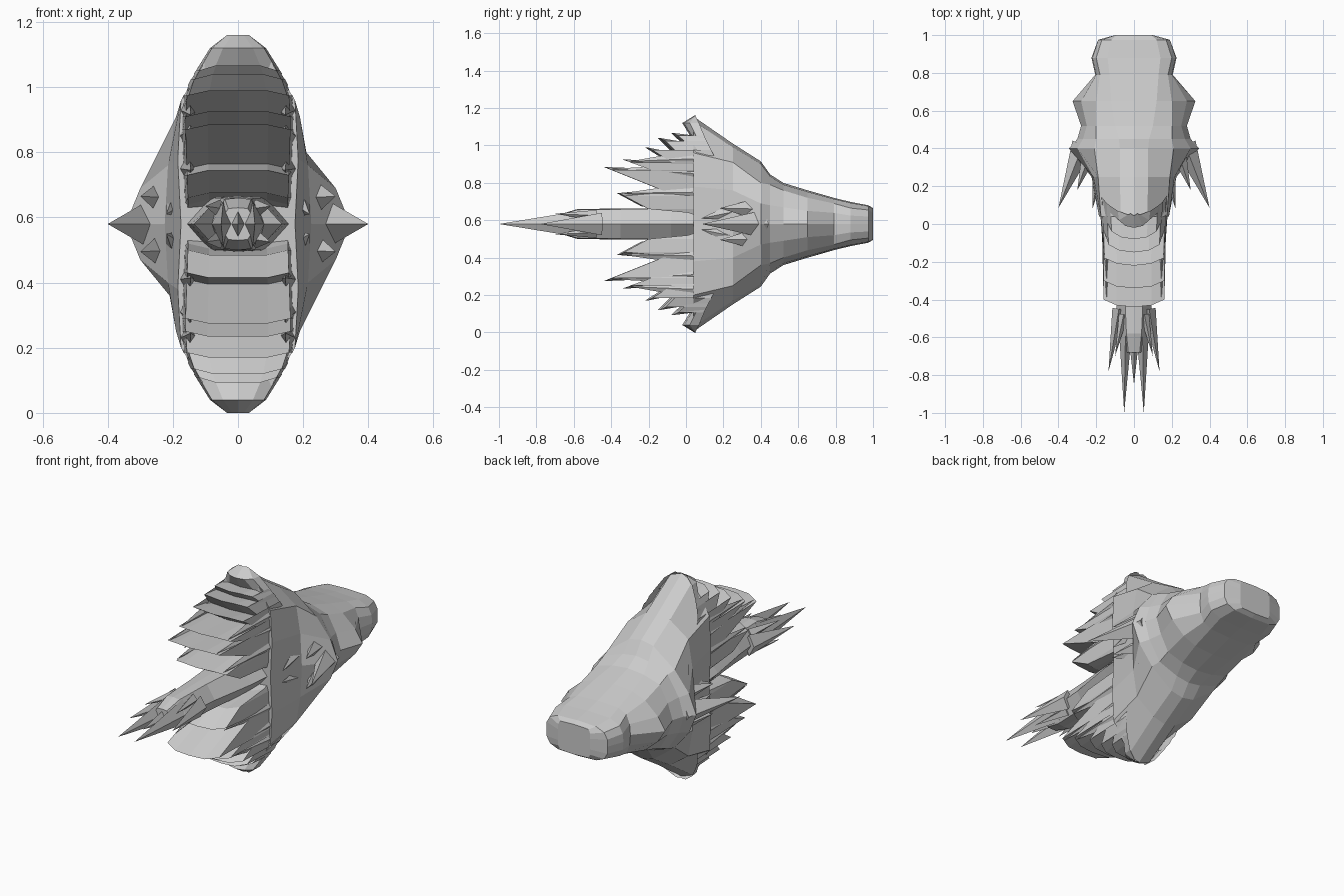
import bpy, bmesh, math
from mathutils import Vector

if "Cube" in bpy.data.objects:
    bpy.data.objects.remove(bpy.data.objects["Cube"])

ZC = 0.58  # height of the horizontal mirror plane


def make_object(name, verts, faces):
    me = bpy.data.meshes.new(name)
    me.from_pydata(verts, [], faces)
    bm = bmesh.new()
    bm.from_mesh(me)
    bmesh.ops.remove_doubles(bm, verts=bm.verts, dist=0.0005)
    bmesh.ops.recalc_face_normals(bm, faces=bm.faces)
    bm.to_mesh(me)
    bm.free()
    ob = bpy.data.objects.new(name, me)
    bpy.context.collection.objects.link(ob)
    return ob


def loft(name, rings, closed=True, caps=True):
    n = len(rings[0])
    verts = [p for r in rings for p in r]
    faces = []
    for i in range(len(rings) - 1):
        for j in range(n if closed else n - 1):
            k = (j + 1) % n
            faces.append((i*n + j, i*n + k, (i+1)*n + k, (i+1)*n + j))
    if caps:
        faces.append(tuple(range(n)))
        faces.append(tuple(range((len(rings) - 1)*n, len(rings)*n)))
    return make_object(name, verts, faces)


def quad_ring(y, quarter):
    """Full ring from a quarter outline running from top centre to side."""
    right = quarter + [(x, -z) for x, z in quarter[-2::-1]]
    full = right + [(-x, z) for x, z in right[-2:0:-1]]
    return [(x, y, ZC + z) for x, z in full]


def interp(table, v):
    for (a, fa), (b, fb) in zip(table, table[1:]):
        if v <= b:
            return fa + (fb - fa) * max(0, v - a) / (b - a)
    return table[-1][1]


def spike(verts, faces, base, tip, wide, tall):
    base, tip = Vector(base), Vector(tip)
    d = (tip - base).normalized()
    side = d.cross(Vector((0, 0, 1))).normalized()
    up = side.cross(d)
    o = len(verts)
    verts += [base + side*wide, base + up*tall, base - side*wide, base - up*tall, tip]
    faces += [(o+i, o+(i+1) % 4, o+4) for i in range(4)] + [(o, o+3, o+2, o+1)]


# Head hull: y, height, top width, shoulder (x, z), cheek (x, z), mid width
stations = [
    (1.00, .085, .09, .10, .06, .10, .03, .10),
    (0.975, .10, .12, .17, .075, .19, .04, .19),
    (0.88, .118, .14, .20, .085, .22, .045, .225),
    (0.79, .14, .13, .18, .11, .20, .06, .205),
    (0.65, .18, .12, .20, .14, .28, .07, .325),
    (0.52, .22, .10, .20, .18, .25, .09, .28),
    (0.45, .265, .08, .20, .21, .27, .10, .30),
    (0.40, .335, .075, .21, .22, .30, .11, .345),
    (0.25, .43, .075, .19, .33, .215, .18, .225),
    (0.04, .575, .07, .175, .38, .185, .2, .175),
]
loft("head", [quad_ring(y, [(0, h), (wt, h*.955), (ws, zs), (wc, zc), (wm, 0)])
              for y, h, wt, ws, zs, wc, zc, wm in stations])

# Layered mane tiers: one zigzag side profile swept across x, above and below
zigzag = [(.045, .58), (-.02, .54), (.02, .475), (-.08, .487), (-.03, .44),
          (-.15, .46), (-.07, .38), (-.22, .41), (-.10, .335), (-.34, .345),
          (-.20, .295), (-.44, .305), (-.14, .185), (-.37, .165), (-.24, .095),
          (-.03, .075), (.12, .03)]
widths = [(0, .145), (.16, .15), (.3, .155), (.4, .155), (.47, .125), (.55, .07), (.58, .03)]
for name, s in (("upper_mane", 1), ("lower_mane", -1)):
    rows = []
    for i, (y, dz) in enumerate(zigzag):
        w = interp(widths, dz)
        back = min(.15, .05 + (.58 - dz)*.5)
        lift = .015 if dz < .52 else 0
        half = [(w*1.12, back, dz - lift), (w*1.04, min(y + .04, back), dz - lift), (w*.6, y + .01, dz), (0, y, dz)]
        row = half + [(-x, yy, d) for x, yy, d in half[-2::-1]]
        rows.append([(x, yy, ZC + s*d) for x, yy, d in row])
    loft(name, rows, closed=False, caps=False)

# Side tufts lying along the mane
verts, faces = [], []
for sx in (1, -1):
    for sz in (1, -1):
        for y, z, ty, tz in ((.07, .35, -.30, .335), (.05, .27, -.40, .295),
                             (.05, .17, -.34, .165)):
            spike(verts, faces, (sx*.15, y, ZC + sz*z), (sx*.145, ty, ZC + sz*tz), .028, .05)
make_object("mane_tufts", verts, faces)

# Cheek spikes
verts, faces = [], []
for sx in (1, -1):
    spike(verts, faces, (sx*.27, .42, ZC), (sx*.40, .085, ZC), .06, .075)
    for sz in (1, -1):
        spike(verts, faces, (sx*.23, .39, ZC + sz*.08), (sx*.30, .18, ZC + sz*.085), .045, .06)
        spike(verts, faces, (sx*.18, .32, ZC + sz*.08), (sx*.22, .08, ZC + sz*.03), .04, .06)
make_object("cheek_spikes", verts, faces)

# Central shaft between the manes
shaft = [(.15, .165, .10), (-.08, .145, .085), (-.35, .10, .083), (-.58, .08, .08), (-.68, .06, .05)]
loft("shaft", [quad_ring(y, [(0, h), (w*.5, h*.95), (w, 0)]) for y, w, h in shaft])

# Pointed shaft ends
verts, faces = [], []
for sx in (1, -1):
    spike(verts, faces, (sx*.045, -.56, ZC), (sx*.052, -1.0, ZC), .035, .072)
    spike(verts, faces, (sx*.08, -.45, ZC), (sx*.135, -.78, ZC), .035, .06)
    for sz in (1, -1):
        spike(verts, faces, (sx*.055, -.48, ZC + sz*.045), (sx*.10, -.70, ZC + sz*.055), .025, .03)
spike(verts, faces, (0, -.58, ZC), (0, -.85, ZC), .03, .06)
make_object("shaft_points", verts, faces)
